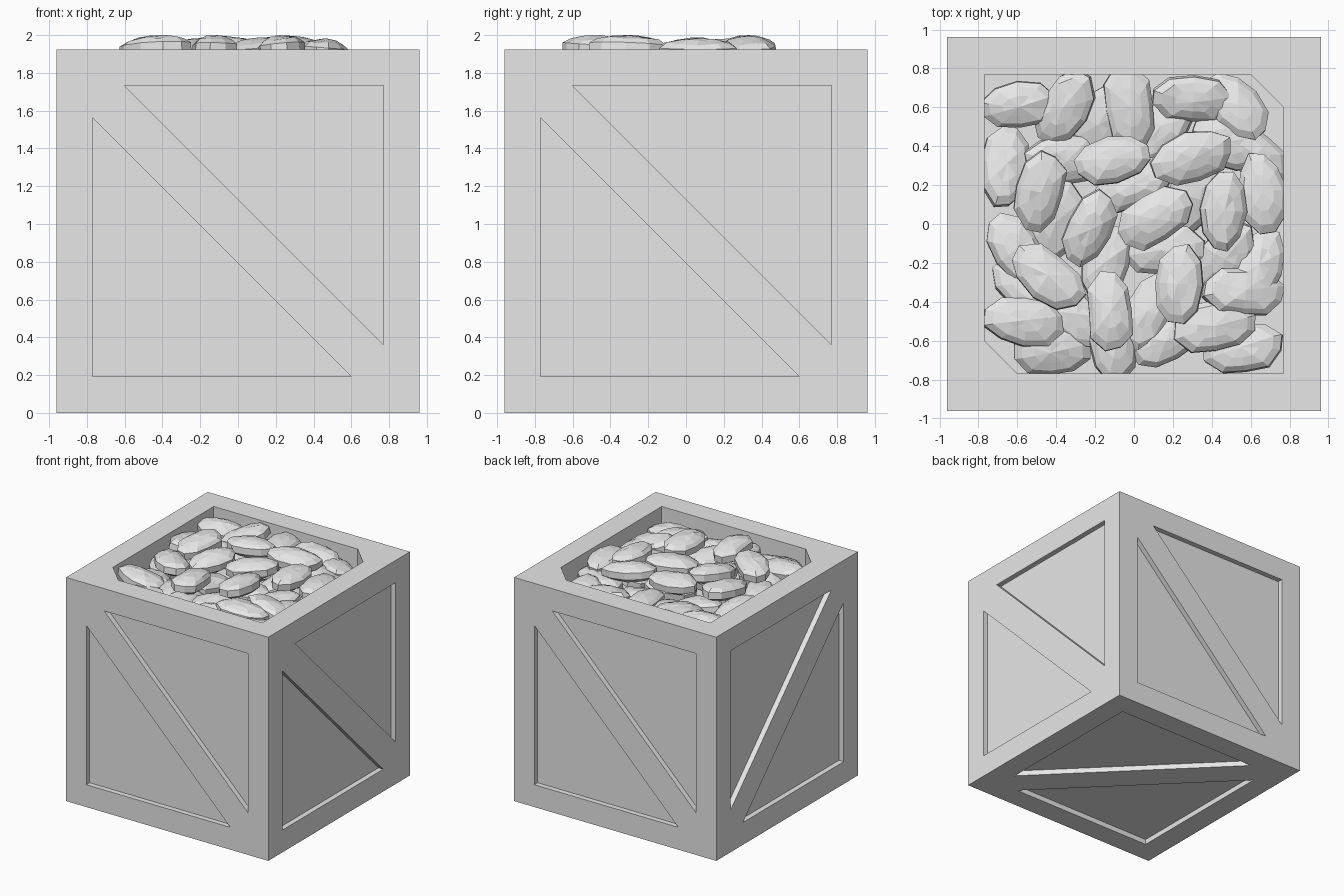
import bpy, bmesh, math, random
from mathutils import Vector, Matrix, Euler

cube = bpy.data.objects.get("Cube")
if cube:
    bpy.data.objects.remove(cube, do_unlink=True)

random.seed(4)
HALF = 0.962      # half the crate's edge
INNER = 0.77      # half the recessed panel's edge
CUT = 0.6         # where the diagonal brace cuts the panel
X, Y, Z = Vector((1, 0, 0)), Vector((0, 1, 0)), Vector((0, 0, 1))

grey = bpy.data.materials.new("light_grey")
grey.use_nodes = True
grey.diffuse_color = (0.8, 0.8, 0.8, 1)
grey.node_tree.nodes["Principled BSDF"].inputs["Base Color"].default_value = (0.8, 0.8, 0.8, 1)


def make_object(name, bm):
    bmesh.ops.recalc_face_normals(bm, faces=bm.faces[:])
    mesh = bpy.data.meshes.new(name)
    bm.to_mesh(mesh)
    bm.free()
    mesh.materials.append(grey)
    obj = bpy.data.objects.new(name, mesh)
    bpy.context.collection.objects.link(obj)
    return obj


def crate_side(bm, u, v, n, recesses, depth):
    """One side of the crate: a square with recessed outlines sunk into it."""
    def loop(points, height):
        return [bm.verts.new(u * a + v * b + n * height + Z * HALF) for a, b in points]

    def ring_edges(verts):
        return [bm.edges.new((verts[i - 1], verts[i])) for i in range(len(verts))]

    square = [(-HALF, -HALF), (HALF, -HALF), (HALF, HALF), (-HALF, HALF)]
    edges = ring_edges(loop(square, HALF))
    rims = [loop(points, HALF) for points in recesses]
    for rim in rims:
        edges += ring_edges(rim)
    bmesh.ops.triangle_fill(bm, edges=edges, use_beauty=True, normal=n)
    for rim, points in zip(rims, recesses):
        floor = loop(points, HALF - depth)
        bm.faces.new(floor)
        for i in range(len(rim)):
            bm.faces.new((rim[i - 1], rim[i], floor[i], floor[i - 1]))


# Crate: braced sides and base, open top with two clipped corners
upper = [(-CUT, INNER), (INNER, INNER), (INNER, -CUT)]
lower = [(-a, -b) for a, b in upper]
half_opening = [(-INNER, INNER), (CUT, INNER), (INNER, CUT)]
opening = half_opening + [(-a, -b) for a, b in half_opening]

bm = bmesh.new()
for u, v, n in ((X, Z, -Y), (Y, Z, X), (-X, Z, Y), (Y, Z, -X), (X, Y, -Z)):
    crate_side(bm, u, v, n, [upper, lower], 0.045)
crate_side(bm, X, Y, Z, [opening], 0.2)
bmesh.ops.remove_doubles(bm, verts=bm.verts[:], dist=0.0005)
make_object("crate", bm)


# Stones: faceted pebbles with a flat band around the edge and a domed top
OUTLINE = [(1, 0.32), (0.62, 0.88), (0, 1), (-0.62, 0.88), (-1, 0.32)]
OUTLINE += [(-a, -b) for a, b in OUTLINE]
LAYERS = [(0.6, -0.065), (1, -0.03), (1, 0.025), (0.8, 0.05), (0.45, 0.065)]


def stone(name, x, y, angle, top, length, width, tilt):
    bm = bmesh.new()
    shape = [(a * random.uniform(0.92, 1.04), b * random.uniform(0.88, 1.08)) for a, b in OUTLINE]
    rings = []
    for scale, z in LAYERS:
        wobble = 0.006 if scale < 1 else 0
        rings.append([bm.verts.new((a * scale * length / 2, b * scale * width / 2,
                                    z + random.uniform(-wobble, wobble))) for a, b in shape])
    count = len(shape)
    for low, high in zip(rings, rings[1:]):
        for i in range(count):
            bm.faces.new((low[i - 1], low[i], high[i], high[i - 1]))
    bm.faces.new(rings[0])
    peak = bm.verts.new((0, 0, 0.075))
    for i in range(count):
        bm.faces.new((rings[-1][i - 1], rings[-1][i], peak))
    turn = Euler((random.uniform(-tilt, tilt), random.uniform(-tilt, tilt), 0)).to_matrix()
    turn = Matrix.Rotation(math.radians(angle), 3, "Z") @ turn
    bmesh.ops.rotate(bm, verts=bm.verts[:], matrix=turn)
    rise = top - max(v.co.z for v in bm.verts)
    bmesh.ops.translate(bm, verts=bm.verts[:], vec=(x, y, rise))
    make_object(name, bm)


# Position and turn of each stone, by layer
CENTRE_STONES = [
    (-.11, .33, 12), (.3, .34, 18), (-.48, .17, 78), (-.23, -.02, 65), (.11, .03, 30),
    (.46, .07, 86), (-.44, -.27, -35), (-.12, -.45, 94), (.23, -.31, 86)]
EDGE_STONES = [
    (-.36, .6, 60), (-.59, .61, 5), (-.02, .6, 100), (.3, .64, -4), (-.66, .3, 84),
    (.66, .16, 98), (.56, -.35, -4), (-.56, -.5, -5), (.41, -.53, 6)]
BURIED_STONES = [
    (.53, .6, -50), (-.6, -.13, -55), (-.43, -.65, 0), (.56, -.64, 8), (-.1, -.6, 90),
    (.17, -.6, 30), (.08, -.45, 65), (.64, -.22, 70), (.47, -.17, 60), (-.36, .33, 0),
    (.62, .36, -45), (.48, .42, -30), (-.17, .52, 70), (.15, -.13, 0), (-.15, -.2, 80),
    (-.3, -.47, -50), (0, .2, 20), (.3, .15, 75), (-.55, -.33, -40), (-.4, .02, 80), (.15, .5, 60)]

for label, stones, top, tilt in (("centre", CENTRE_STONES, 2.0, 0.12),
                                 ("edge", EDGE_STONES, 1.92, 0.22),
                                 ("buried", BURIED_STONES, 1.87, 0.2)):
    for i, (x, y, angle) in enumerate(stones):
        drop = random.uniform(0, 0.02) if i else 0
        stone(f"{label}_stone_{i + 1}", x, y, angle, top - drop,
              random.uniform(0.39, 0.43), random.uniform(0.23, 0.26), tilt)
